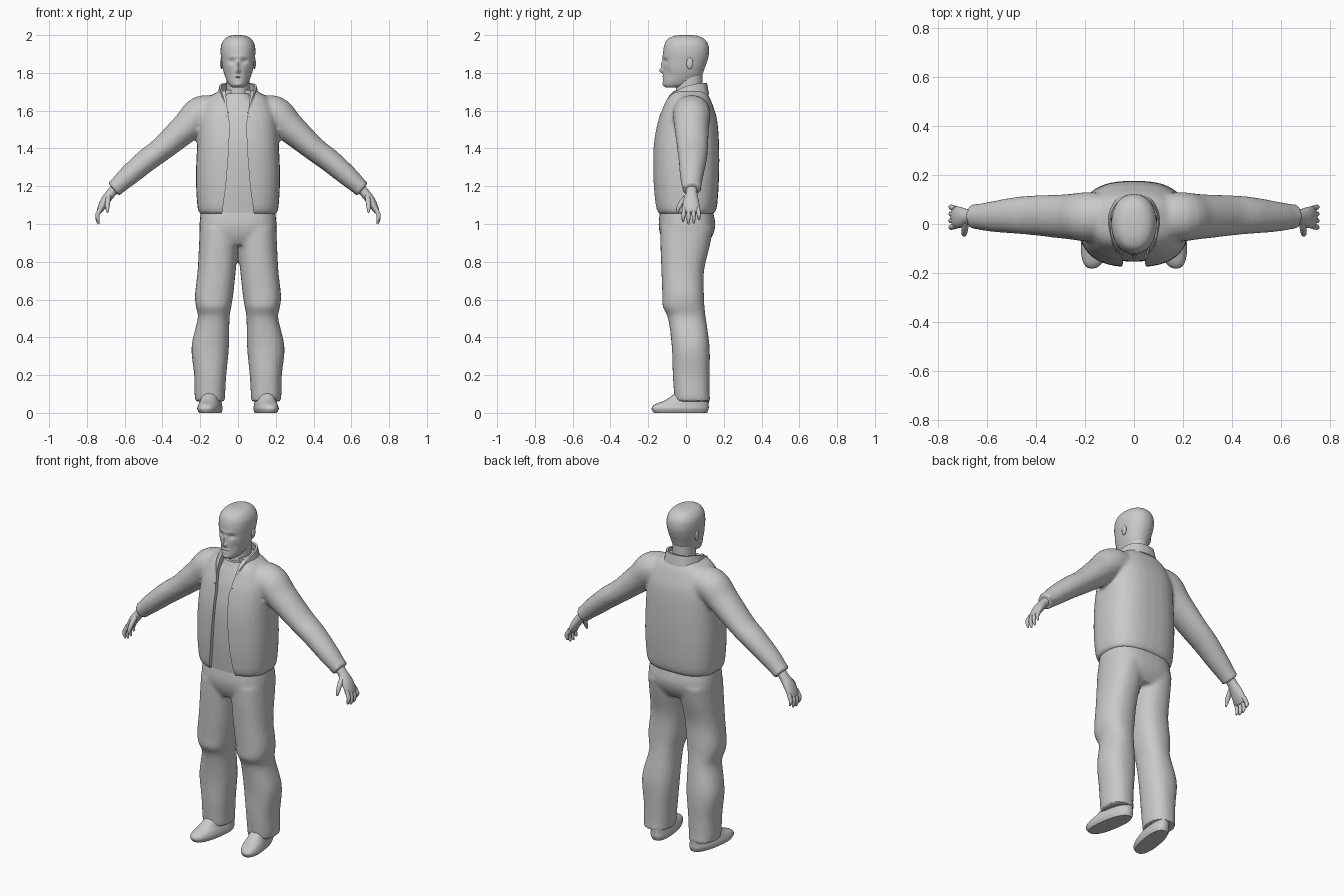
import bpy, bmesh, math
from mathutils import Vector

if "Cube" in bpy.data.objects:
    bpy.data.objects.remove(bpy.data.objects["Cube"])

grey = bpy.data.materials.new("plain_grey")
grey.use_nodes = True
grey.diffuse_color = (0.588, 0.588, 0.588, 1)
grey.node_tree.nodes["Principled BSDF"].inputs["Base Color"].default_value = grey.diffuse_color


def smooth_rows(rows, steps):
    """Catmull-Rom interpolation through rows of numbers."""
    out = []
    for i in range(len(rows) - 1):
        a, b, c, d = (rows[max(i - 1, 0)], rows[i], rows[i + 1], rows[min(i + 2, len(rows) - 1)])
        for s in range(steps):
            t = s / steps
            out.append([q + t / 2 * (r - p + t * (2 * p - 5 * q + 4 * r - e + t * (3 * (q - r) + e - p)))
                        for p, q, r, e in zip(a, b, c, d)])
    return out + [list(rows[-1])]


def skin(bm, rings):
    """Bridge rings of points into a closed tube."""
    loops = [[bm.verts.new(p) for p in ring] for ring in rings]
    n = len(loops[0])
    for lo, hi in zip(loops, loops[1:]):
        for i in range(n):
            bm.faces.new((lo[i], lo[(i + 1) % n], hi[(i + 1) % n], hi[i]))
    bm.faces.new(loops[0][::-1])
    bm.faces.new(loops[-1])
    bmesh.ops.recalc_face_normals(bm, faces=bm.faces)


def superpoint(angle, power):
    c, s = math.cos(angle), math.sin(angle)
    return (math.copysign(abs(c) ** (2 / power), c), math.copysign(abs(s) ** (2 / power), s))


def stack(bm, rows, n=32, power=2.3, steps=4):
    """Horizontal sections given as z, x0, x1, y0, y1."""
    rings = []
    for z, x0, x1, y0, y1 in smooth_rows(rows, steps):
        ring = []
        for i in range(n):
            c, s = superpoint(math.tau * i / n, power)
            ring.append(((x0 + x1 + c * (x1 - x0)) / 2, (y0 + y1 + s * (y1 - y0)) / 2, z))
        rings.append(ring)
    skin(bm, rings)


def body_rows(rows):
    return [(z, -w, w, y0, y1) for z, w, y0, y1 in rows]


def limb(bm, rows, n=20, steps=4):
    """Sections along a path given as x, y, z, half depth, half thickness."""
    rows = smooth_rows(rows, steps)
    pts = [Vector(r[:3]) for r in rows]
    rings = []
    for i, r in enumerate(rows):
        d = pts[min(i + 1, len(pts) - 1)] - pts[max(i - 1, 0)]
        v = Vector((d.z, 0, -d.x)).normalized()
        u = d.cross(v).normalized()
        rings.append([pts[i] + u * r[3] * math.cos(a) + v * r[4] * math.sin(a)
                      for a in (math.tau * k / n for k in range(n))])
    skin(bm, rings)


def mirror(bm):
    """Add a mirrored copy across x = 0."""
    new = bmesh.ops.duplicate(bm, geom=bm.verts[:] + bm.edges[:] + bm.faces[:])["geom"]
    for v in new:
        if isinstance(v, bmesh.types.BMVert):
            v.co.x = -v.co.x
    bmesh.ops.reverse_faces(bm, faces=[f for f in new if isinstance(f, bmesh.types.BMFace)])


def make(name, bm, flip=False):
    me = bpy.data.meshes.new(name)
    if flip:
        bmesh.ops.scale(bm, vec=(-1, 1, 1), verts=bm.verts)
        bmesh.ops.reverse_faces(bm, faces=bm.faces)
    bm.to_mesh(me)
    me.materials.append(grey)
    ob = bpy.data.objects.new(name, me)
    bpy.context.collection.objects.link(ob)
    return ob


def finish(ob, angle=40):
    """Apply modifiers and shade smooth."""
    bpy.context.view_layer.update()
    me = bpy.data.meshes.new_from_object(ob.evaluated_get(bpy.context.evaluated_depsgraph_get()))
    ob.modifiers.clear()
    ob.data = me
    me.materials.clear()
    me.materials.append(grey)
    bpy.ops.object.select_all(action='DESELECT')
    ob.select_set(True)
    bpy.context.view_layer.objects.active = ob
    bpy.ops.object.shade_smooth_by_angle(angle=math.radians(angle))


def fuse(ob, repeat=4):
    m = ob.modifiers.new("fuse", 'REMESH')
    m.mode, m.voxel_size = 'VOXEL', 0.011
    m = ob.modifiers.new("soften", 'SMOOTH')
    m.factor, m.iterations = 0.5, repeat


# Jacket: sleeves and body fused, then opened at the front
bm = bmesh.new()
limb(bm, [(.08, .03, 1.60, .09, .075), (.19, .03, 1.585, .10, .095), (.27, .03, 1.515, .092, .082),
          (.40, .035, 1.40, .082, .065), (.48, .035, 1.34, .075, .062), (.58, .03, 1.255, .062, .055),
          (.64, .03, 1.20, .052, .046), (.66, .03, 1.183, .053, .047)])
mirror(bm)
torso = [(1.055, .205, -.15, .15), (1.10, .216, -.165, .165), (1.25, .223, -.175, .175),
         (1.42, .216, -.172, .175), (1.55, .205, -.148, .165), (1.62, .185, -.122, .145),
         (1.67, .155, -.10, .125), (1.71, .09, -.075, .10)]
stack(bm, body_rows(torso), power=2.6)
jacket = make("jacket", bm)
fuse(jacket)

edge = [(.086, 1.0), (.084, 1.06), (.064, 1.2), (.048, 1.4), (.044, 1.53), (.058, 1.62), (.075, 1.8)]
bm = bmesh.new()
face = bm.faces.new([bm.verts.new((x, -.4, z)) for x, z in edge + [(-x, z) for x, z in edge[::-1]]])
walls = bmesh.ops.extrude_face_region(bm, geom=[face])["geom"]
bmesh.ops.translate(bm, vec=(0, .36, 0), verts=[v for v in walls if isinstance(v, bmesh.types.BMVert)])
bmesh.ops.recalc_face_normals(bm, faces=bm.faces)
cutter = make("opening_cutter", bm)
cutter.hide_render = True
cut = jacket.modifiers.new("opening", 'BOOLEAN')
cut.operation, cut.solver, cut.object = 'DIFFERENCE', 'EXACT', cutter
finish(jacket)
bpy.data.objects.remove(cutter)

# Shirt under the jacket
bm = bmesh.new()
stack(bm, body_rows([(1.03, .185, -.135, .13), (1.10, .19, -.142, .14), (1.25, .195, -.152, .15),
                     (1.42, .19, -.15, .15), (1.55, .175, -.125, .14), (1.62, .14, -.10, .12),
                     (1.66, .085, -.082, .10), (1.69, .066, -.07, .09)]), power=2.6)
finish(make("shirt", bm))

# Standing collar as a folded band: x, y, bottom z, top z
half = smooth_rows([(0, .112, 1.685, 1.745), (.06, .098, 1.685, 1.745), (.096, .04, 1.675, 1.738),
                    (.098, -.03, 1.655, 1.715), (.083, -.095, 1.62, 1.672), (.056, -.132, 1.565, 1.59)], 4)
band = [(-x, y, a, b) for x, y, a, b in half[:0:-1]] + half
bm = bmesh.new()
low = [bm.verts.new((x * 1.06, y * 1.04, a)) for x, y, a, b in band]
high = [bm.verts.new((x * .92, y * .94, b)) for x, y, a, b in band]
for i in range(len(band) - 1):
    bm.faces.new((low[i], low[i + 1], high[i + 1], high[i]))
collar = make("collar", bm)
thick = collar.modifiers.new("thickness", 'SOLIDIFY')
thick.thickness, thick.offset = 0.012, 0
finish(collar)

# Trousers: two legs and hips fused
bm = bmesh.new()
stack(bm, [(.06, .07, .225, -.06, .13), (.10, .068, .23, -.063, .125), (.20, .062, .232, -.07, .125),
           (.35, .048, .246, -.075, .125), (.50, .045, .213, -.095, .105), (.56, .036, .222, -.122, .098),
           (.62, .026, .228, -.125, .095), (.75, .012, .214, -.13, .095), (.88, .0, .207, -.135, .125),
           (.98, -.01, .203, -.135, .145)])
mirror(bm)
stack(bm, body_rows([(.89, .19, -.11, .11), (.94, .202, -.135, .142),
                     (1.0, .204, -.145, .155), (1.08, .195, -.135, .14)]), power=2.6)
trousers = make("trousers", bm)
fuse(trousers, 3)
finish(trousers)

# Neck
bm = bmesh.new()
stack(bm, body_rows([(1.62, .07, -.06, .095), (1.69, .061, -.055, .088), (1.80, .06, -.05, .086)]), power=2)
finish(make("neck", bm))

# Head with sculpted features: x, z, push, x spread, z spread
bm = bmesh.new()
stack(bm, body_rows([(1.722, .03, -.105, -.04), (1.74, .05, -.12, .03), (1.78, .068, -.12, .08),
                     (1.82, .08, -.12, .097), (1.87, .088, -.12, .115), (1.91, .092, -.121, .122),
                     (1.95, .088, -.114, .117), (1.98, .07, -.096, .096), (1.995, .044, -.064, .064),
                     (2.0, .012, -.03, .03)]), n=96, power=2.15, steps=6)
features = [(0, 1.812, .022, .011, .013), (0, 1.845, .012, .009, .022), (.034, 1.862, -.011, .017, .011),
            (-.034, 1.862, -.011, .017, .011), (0, 1.886, .004, .05, .009), (0, 1.779, .007, .02, .005),
            (0, 1.771, -.006, .022, .003), (0, 1.763, .005, .016, .004), (0, 1.738, .006, .02, .01),
            (.05, 1.80, -.006, .015, .025), (-.05, 1.80, -.006, .015, .025)]
for v in bm.verts:
    if v.co.y < -.03:
        v.co.y -= sum(p * math.exp(-((v.co.x - x) / sx) ** 2 - ((v.co.z - z) / sz) ** 2)
                      for x, z, p, sx, sz in features)
finish(make("head", bm), 60)

for side, flip in (("left", False), ("right", True)):
    # Ear
    bm = bmesh.new()
    bmesh.ops.create_uvsphere(bm, u_segments=16, v_segments=10, radius=1)
    bmesh.ops.scale(bm, vec=(.008, .018, .03), verts=bm.verts)
    bmesh.ops.translate(bm, vec=(.087, .02, 1.85), verts=bm.verts)
    finish(make(side + "_ear", bm, flip))

    # Hand: palm, four fingers and thumb
    bm = bmesh.new()
    limb(bm, [(.635, .03, 1.205, .03, .026), (.675, .03, 1.16, .03, .025), (.705, .027, 1.12, .042, .024),
              (.73, .027, 1.075, .044, .017), (.736, .027, 1.06, .035, .01)])
    for k in range(4):
        y, drop = -.009 + k * .024, (.012, 0, .003, .022)[k]
        limb(bm, [(.726, y, 1.085, .011, .013), (.744, y - .004 + k * .003, 1.05, .011, .012),
                  (.743, y - .006 + k * .004, 1.018 + drop, .009, .01),
                  (.738, y - .006 + k * .004, 1.0 + drop, .005, .005)], n=10, steps=2)
    limb(bm, [(.685, .01, 1.15, .014, .014), (.69, -.022, 1.115, .014, .014),
              (.692, -.04, 1.085, .011, .011), (.69, -.046, 1.06, .005, .005)], n=10, steps=3)
    finish(make(side + "_hand", bm, flip), 60)

    # Shoe, toe turned slightly outwards
    bm = bmesh.new()
    stack(bm, [(0, .09, .195, -.17, .112), (.022, .083, .205, -.182, .12), (.045, .088, .2, -.165, .12),
               (.07, .095, .195, -.105, .12), (.12, .10, .185, -.04, .11)], power=2.4)
    for v in bm.verts:
        v.co.x -= v.co.y * .15
    finish(make(side + "_shoe", bm, flip))
